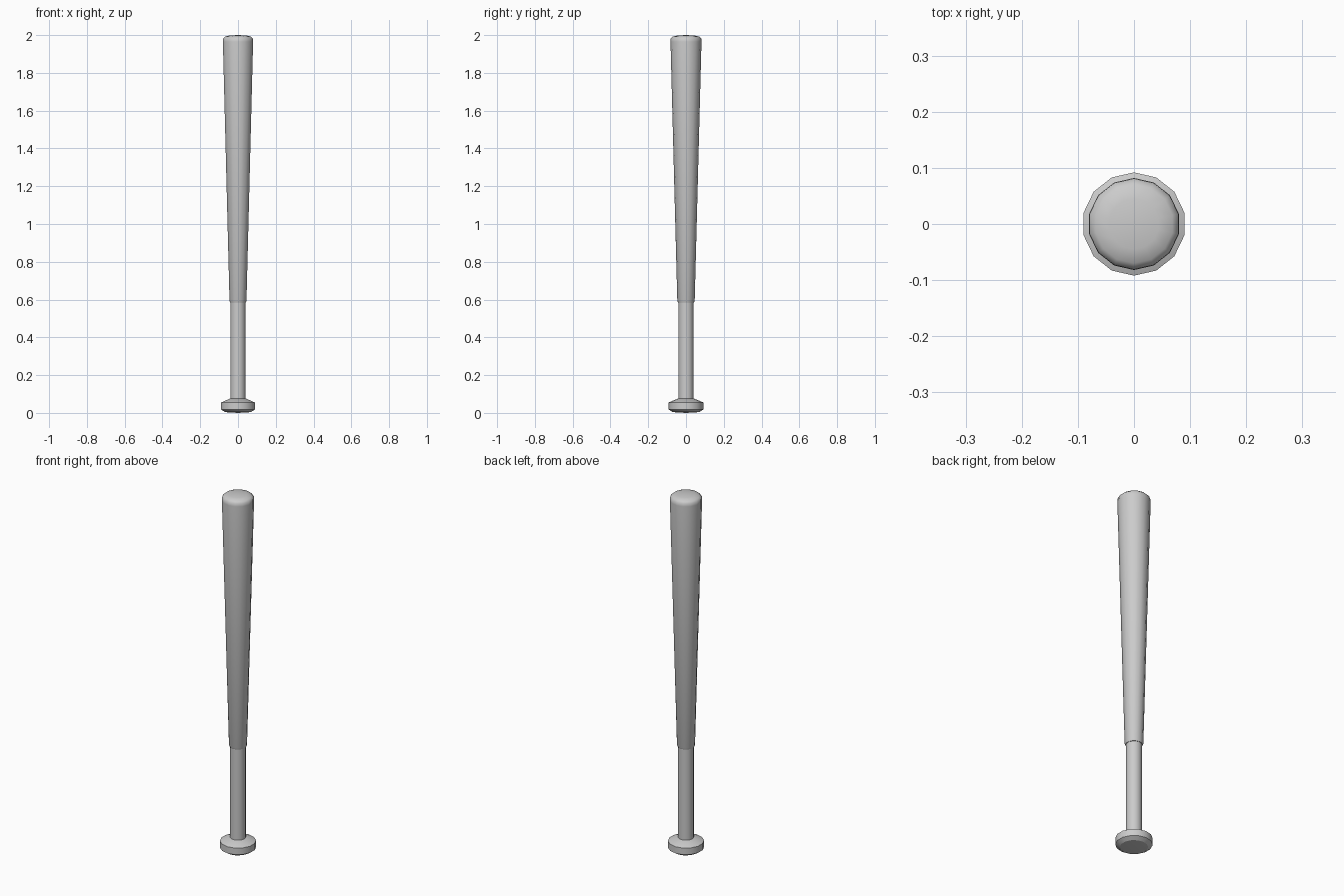
import bpy, bmesh, math

if "Cube" in bpy.data.objects:
    bpy.data.objects.remove(bpy.data.objects["Cube"], do_unlink=True)

SIDES = 14

grey = bpy.data.materials.new("plain grey")
grey.use_nodes = True
colour = (0.6, 0.6, 0.6, 1)
grey.diffuse_color = colour
grey.node_tree.nodes["Principled BSDF"].inputs["Base Color"].default_value = colour


def lathe(name, profile, smooth_angle):
    """Spin a (radius, height) profile about z, with one corner on +y."""
    bm = bmesh.new()
    verts = [bm.verts.new((0, r, z)) for r, z in profile]
    edges = [bm.edges.new(pair) for pair in zip(verts, verts[1:])]
    bmesh.ops.spin(bm, geom=verts + edges, cent=(0, 0, 0), axis=(0, 0, 1),
                   angle=math.tau, steps=SIDES, use_duplicate=False)
    bmesh.ops.remove_doubles(bm, verts=bm.verts, dist=0.0005)
    bmesh.ops.recalc_face_normals(bm, faces=bm.faces)
    mesh = bpy.data.meshes.new(name)
    bm.to_mesh(mesh)
    bm.free()
    mesh.materials.append(grey)
    obj = bpy.data.objects.new(name, mesh)
    bpy.context.collection.objects.link(obj)
    bpy.ops.object.select_all(action="DESELECT")
    obj.select_set(True)
    bpy.context.view_layer.objects.active = obj
    bpy.ops.object.shade_smooth_by_angle(angle=math.radians(smooth_angle))
    return obj


# Tapered barrel with a rounded cap and a small lip at its lower end
lathe("barrel", [(0, 0.585), (0.043, 0.585), (0.046, 0.592), (0.082, 1.965),
                 (0.081, 1.982), (0.07, 1.992), (0.045, 1.998), (0, 2)], 60)

# Straight handle
lathe("handle", [(0, 0.06), (0.04, 0.06), (0.04, 0.59), (0, 0.59)], 40)

# Knob with bevelled rims
lathe("knob", [(0, 0), (0.07, 0.004), (0.092, 0.018), (0.092, 0.055),
               (0.045, 0.075), (0, 0.075)], 28)
